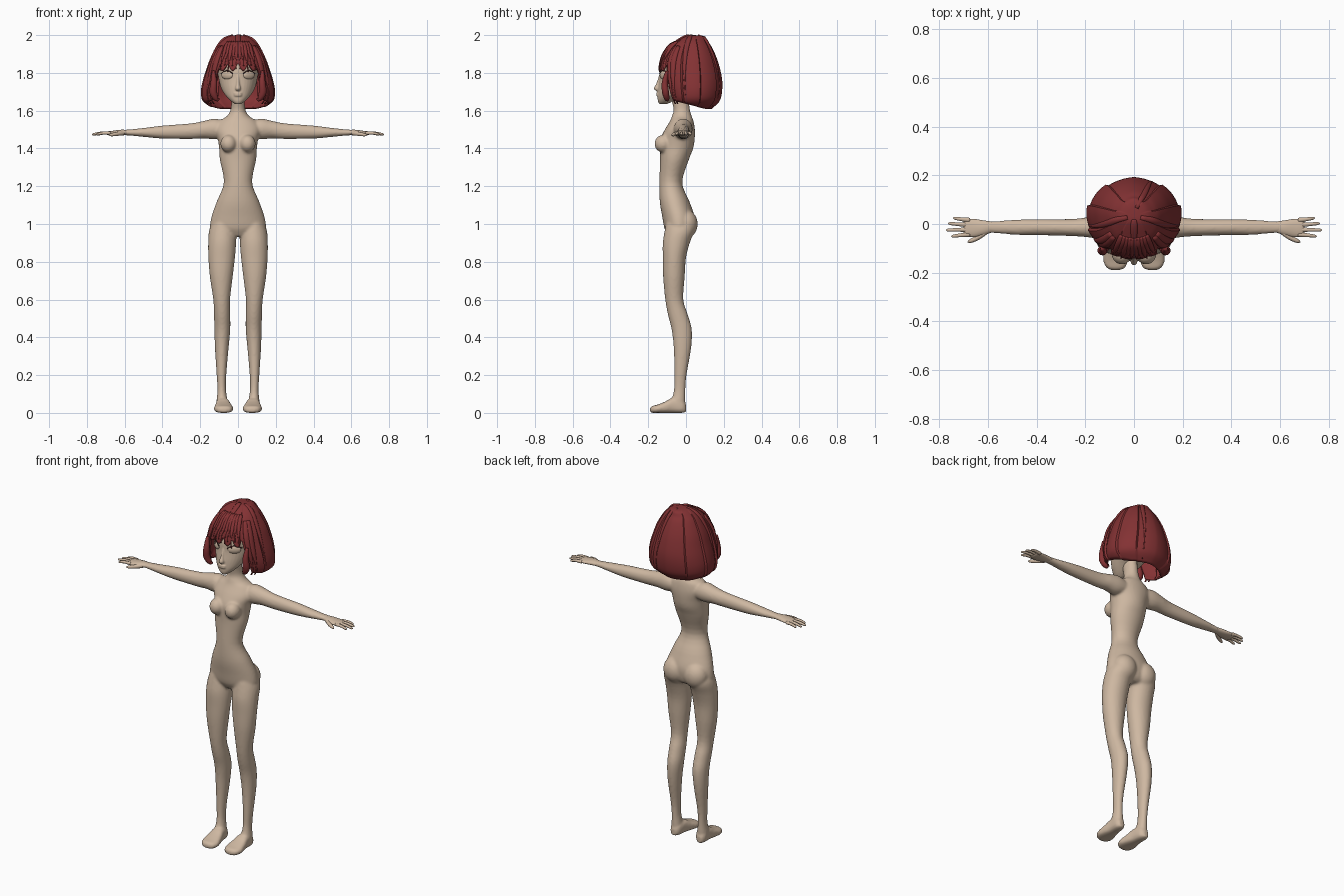
import bpy, bmesh, math
from mathutils import Vector, Matrix

cube = bpy.data.objects.get("Cube")
if cube:
    bpy.data.objects.remove(cube, do_unlink=True)

X, Y, Z = Vector((1, 0, 0)), Vector((0, 1, 0)), Vector((0, 0, 1))


def material(name, color):
    m = bpy.data.materials.new(name)
    m.use_nodes = True
    m.diffuse_color = color
    m.node_tree.nodes["Principled BSDF"].inputs["Base Color"].default_value = color
    return m


skin = material("skin", (0.62, 0.48, 0.36, 1))
red = material("hair_red", (0.23, 0.032, 0.034, 1))
dark = material("lash_brown", (0.05, 0.02, 0.02, 1))


def sample(rows, s):
    """Smooth interpolation along a list of rows."""
    last = len(rows) - 1
    i = min(int(s), last - 1)
    t = s - i
    p0, p1, p2, p3 = (rows[min(max(k, 0), last)] for k in (i - 1, i, i + 1, i + 2))
    return [b + 0.5 * t * (c - a + t * (2 * a - 5 * b + 4 * c - d + t * (3 * (b - c) + d - a)))
            for a, b, c, d in zip(p0, p1, p2, p3)]


def loft(bm, rows, axis=None, ref=Y, n=24, power=2, side=1, steps=4):
    """Sweep ellipses given as (x, y, z, radius_a, radius_b)."""
    rows = [sample(rows, k / steps) for k in range((len(rows) - 1) * steps + 1)]
    pts = [Vector(r[:3]) for r in rows]
    rings = []
    for k, r in enumerate(rows):
        t = axis or (pts[min(k + 1, len(pts) - 1)] - pts[max(k - 1, 0)])
        u = ref.cross(t).normalized()
        v = t.cross(u).normalized()
        ring = []
        for j in range(n):
            c, s = math.cos(j * math.tau / n), math.sin(j * math.tau / n)
            c = math.copysign(abs(c) ** (2 / power), c)
            s = math.copysign(abs(s) ** (2 / power), s)
            p = pts[k] + u * c * max(r[3], 0.001) + v * s * max(r[4], 0.001)
            ring.append(bm.verts.new((p.x * side, p.y, p.z)))
        rings.append(ring)
    for a, b in zip(rings, rings[1:]):
        for j in range(n):
            bm.faces.new((a[j], a[(j + 1) % n], b[(j + 1) % n], b[j]))
    bm.faces.new(rings[0])
    bm.faces.new(rings[-1])


def ball(bm, center, size, turn=0):
    m = Matrix.Translation(center) @ Matrix.Rotation(turn, 4, 'Z') @ Matrix.Diagonal((*size, 1))
    bmesh.ops.create_uvsphere(bm, u_segments=24, v_segments=14, radius=1, matrix=m)


def finish(name, bm, mat, voxel=0, smooth=0, recalc=True):
    if recalc:
        bmesh.ops.recalc_face_normals(bm, faces=bm.faces)
    me = bpy.data.meshes.new(name)
    bm.to_mesh(me)
    bm.free()
    me.materials.append(mat)
    ob = bpy.data.objects.new(name, me)
    bpy.context.scene.collection.objects.link(ob)
    for p in me.polygons:
        p.use_smooth = True
    if voxel:
        r = ob.modifiers.new("blend", 'REMESH')
        r.mode, r.voxel_size, r.use_smooth_shade = 'VOXEL', voxel, True
        s = ob.modifiers.new("soften", 'SMOOTH')
        s.factor, s.iterations = 0.5, smooth
    return ob


def upright(rows):
    """(z, inner, outer, front, back) to loft rows."""
    return [((i + o) / 2, (f + b) / 2, z, (o - i) / 2, (b - f) / 2) for z, i, o, f, b in rows]


def sideways(rows):
    """(x, bottom, top, front, back) to loft rows."""
    return [(x, (f + b) / 2, (lo + hi) / 2, (hi - lo) / 2, (b - f) / 2) for x, lo, hi, f, b in rows]


# Body: torso, legs, feet and arms blended into one skin
torso = [(1.70, .035, -.09, .01), (1.61, .038, -.066, .02), (1.57, .06, -.075, .03),
         (1.545, .10, -.085, .04), (1.50, .122, -.112, .047), (1.45, .107, -.135, .046),
         (1.40, .10, -.138, .038), (1.34, .096, -.137, .015), (1.22, .075, -.141, -.02),
         (1.12, .112, -.139, .018), (1.04, .14, -.126, .045), (.98, .147, -.115, .042),
         (.95, .12, -.10, .03), (.935, .08, -.09, .01)]
leg = [(1.03, .03, .125, -.10, .03), (.97, .01, .152, -.112, .045), (.90, .01, .158, -.123, .02),
       (.82, .016, .157, -.123, .0), (.72, .028, .149, -.121, -.007), (.60, .042, .131, -.11, -.014),
       (.52, .041, .127, -.096, .01), (.44, .041, .125, -.076, .031), (.34, .05, .122, -.065, .027),
       (.20, .062, .113, -.062, .003), (.12, .063, .109, -.064, -.003), (.06, .055, .114, -.078, -.003),
       (.02, .055, .114, -.07, -.005)]
foot = [(.085, .0, .025, .015, .02), (.083, -.02, .035, .03, .035), (.08, -.07, .04, .036, .04),
        (.078, -.11, .03, .045, .03), (.076, -.15, .022, .051, .022), (.075, -.18, .018, .038, .018),
        (.075, -.19, .015, .015, .01)]
arm = [(.06, 1.46, 1.54, -.06, .03), (.12, 1.448, 1.558, -.065, .035), (.18, 1.453, 1.546, -.056, .03),
       (.25, 1.45, 1.533, -.05, .021), (.40, 1.452, 1.521, -.046, .02), (.48, 1.459, 1.511, -.045, .018),
       (.57, 1.468, 1.501, -.038, .012), (.605, 1.47, 1.499, -.037, .012)]
bm = bmesh.new()
loft(bm, upright([(z, -w, w, f, b) for z, w, f, b in torso]), Z, n=36)
for s in (-1, 1):
    loft(bm, upright(leg), Z, side=s)
    loft(bm, foot, -Y, ref=Z, power=2.7, side=s)
    loft(bm, sideways(arm), X, side=s)
    ball(bm, (s * .05, -.12, 1.425), (.043, .047, .047))
    ball(bm, (s * .067, 0, 1.0), (.07, .062, .075))
finish("body", bm, skin, 0.007, 5)

# Hands with four fingers and a thumb
palm = [(.585, 1.471, 1.498, -.035, .01), (.62, 1.469, 1.499, -.046, .015),
        (.66, 1.469, 1.494, -.054, .021), (.69, 1.471, 1.49, -.05, .02), (.70, 1.478, 1.484, -.04, .01)]
fingers = [(.016, .024, .745), (-.004, .002, .765), (-.023, -.025, .773), (-.043, -.05, .752)]
for s, name in ((1, "left_hand"), (-1, "right_hand")):
    bm = bmesh.new()
    loft(bm, sideways(palm), X, side=s, n=20)
    for y0, y1, tip in fingers:
        loft(bm, [(.675, y0, 1.481, .009, .01), ((tip + .68) / 2, (y0 + y1) / 2, 1.481, .008, .008),
                  (tip - .008, y1, 1.475, .006, .006), (tip, y1, 1.474, .001, .001)], n=10, side=s)
    loft(bm, [(.605, -.03, 1.482, .01, .012), (.64, -.055, 1.477, .01, .011),
              (.672, -.07, 1.472, .008, .008), (.685, -.074, 1.47, .001, .001)], ref=Z, n=10, side=s)
    finish(name, bm, skin)

# Head with nose and lips
head = [(1.635, .015, -.142, -.10), (1.65, .037, -.149, -.07), (1.68, .066, -.150, -.02),
        (1.72, .09, -.148, .06), (1.77, .103, -.141, .10), (1.82, .108, -.138, .12),
        (1.88, .105, -.122, .12), (1.93, .083, -.09, .10), (1.965, .04, -.04, .06)]
nose = [(0, -.134, 1.795, .006, .006), (0, -.146, 1.745, .009, .011),
        (0, -.155, 1.717, .014, .015), (0, -.15, 1.703, .008, .006)]
bm = bmesh.new()
loft(bm, upright([(z, -w, w, f, b) for z, w, f, b in head]), Z, n=36)
loft(bm, nose, Z, n=16)
for z in (1.691, 1.681):
    ball(bm, (0, -.148, z), (.022, .01, .006))
finish("head", bm, skin, 0.004, 3)

# Eyes and upper lashes
for s, label in ((1, "left"), (-1, "right")):
    bm = bmesh.new()
    ball(bm, (s * .058, -.117, 1.788), (.036, .011, .022), s * .6)
    finish(label + "_eye", bm, skin)
    bm = bmesh.new()
    rows = []
    for k in range(7):
        x = .027 + k * .0105
        y = -.019 - .125 * math.sqrt(1 - (x / .107) ** 2)
        rows.append((x, y, 1.79 + .022 * math.sin(math.pi * (k + .5) / 7), .0025, .0025))
    loft(bm, rows, n=8, side=s)
    finish(label + "_lash", bm, dark)

# Hair shell: (height, half width, front reach, back reach)
profile = [(2.0, 0, 0, 0), (1.995, .05, .03, .065), (1.97, .087, .08, .082), (1.94, .112, .125, .103),
           (1.88, .146, .167, .13), (1.82, .168, .18, .148), (1.76, .187, .178, .159),
           (1.70, .197, .165, .158), (1.65, .186, .145, .145), (1.61, .13, .11, .105)]


def hair_point(a, s, lift=1.0):
    z, w, f, b = sample(profile, s)
    reach = f if math.cos(a) > 0 else b
    panel = (abs(a) / 0.63) % 1
    k = lift * (0.965 + 0.055 * panel)
    return (k * w * math.sin(a), .03 - k * reach * math.cos(a), z)


def hair_end(a):
    a = abs(a)
    fringe = 4.4 + .75 * abs(math.sin(9 * a))
    sides = 7.9 + 1.1 * min(max((a - .8) / 1.5, 0), 1)
    t = min(max((a - .68) / .14, 0), 1)
    return fringe + (sides - fringe) * t


bm = bmesh.new()
cols, steps = 144, 30
grid = []
for i in range(cols):
    a = -math.pi + math.tau * (i + .5) / cols
    grid.append([bm.verts.new(hair_point(a, max(.02, hair_end(a) * j / steps))) for j in range(steps + 1)])
for i in range(cols):
    p, q = grid[i], grid[(i + 1) % cols]
    for j in range(steps):
        bm.faces.new((p[j], p[j + 1], q[j + 1], q[j]))
bm.faces.new([col[0] for col in grid])
hair = finish("hair_shell", bm, red, recalc=False)
solid = hair.modifiers.new("thickness", 'SOLIDIFY')
solid.thickness, solid.offset = 0.012, -1
bpy.context.view_layer.objects.active = hair
hair.select_set(True)
bpy.ops.object.shade_smooth_by_angle(angle=math.radians(40))
hair.select_set(False)


# Raised locks lying on the shell
def lock(bm, a, start, end, width):
    rows = []
    for k in range(9):
        t = k / 8
        r = width * (0.25 + .75 * math.sin(math.pi * min(t * 1.2 + .12, 1) ** .8))
        rows.append((*hair_point(a, start + (end - start) * t), r * .6, r))
    loft(bm, rows, ref=Vector((math.cos(a), math.sin(a), 0)), n=10, steps=2)


bm = bmesh.new()
for s in (-1, 1):
    for a in (.07, .19, .32, .45, .58):
        lock(bm, s * a, 2.2, 4.95 + .3 * math.cos(20 * a), .013)
    for a in (.86, .98):
        lock(bm, s * a, 3, 8.3, .018)
    lock(bm, s * 1.35, .6, 8.2, .014)
    lock(bm, s * .05, .5, 3.5, .012)
    loft(bm, [(.13, -.10, 1.81, .008, .008), (.128, -.112, 1.75, .017, .016),
              (.13, -.108, 1.695, .02, .018), (.112, -.10, 1.66, .012, .012),
              (.098, -.098, 1.665, .002, .002)], ref=Y, n=12, side=s)
lock(bm, 2.75, .6, 8.6, .012)
finish("hair_locks", bm, red)
